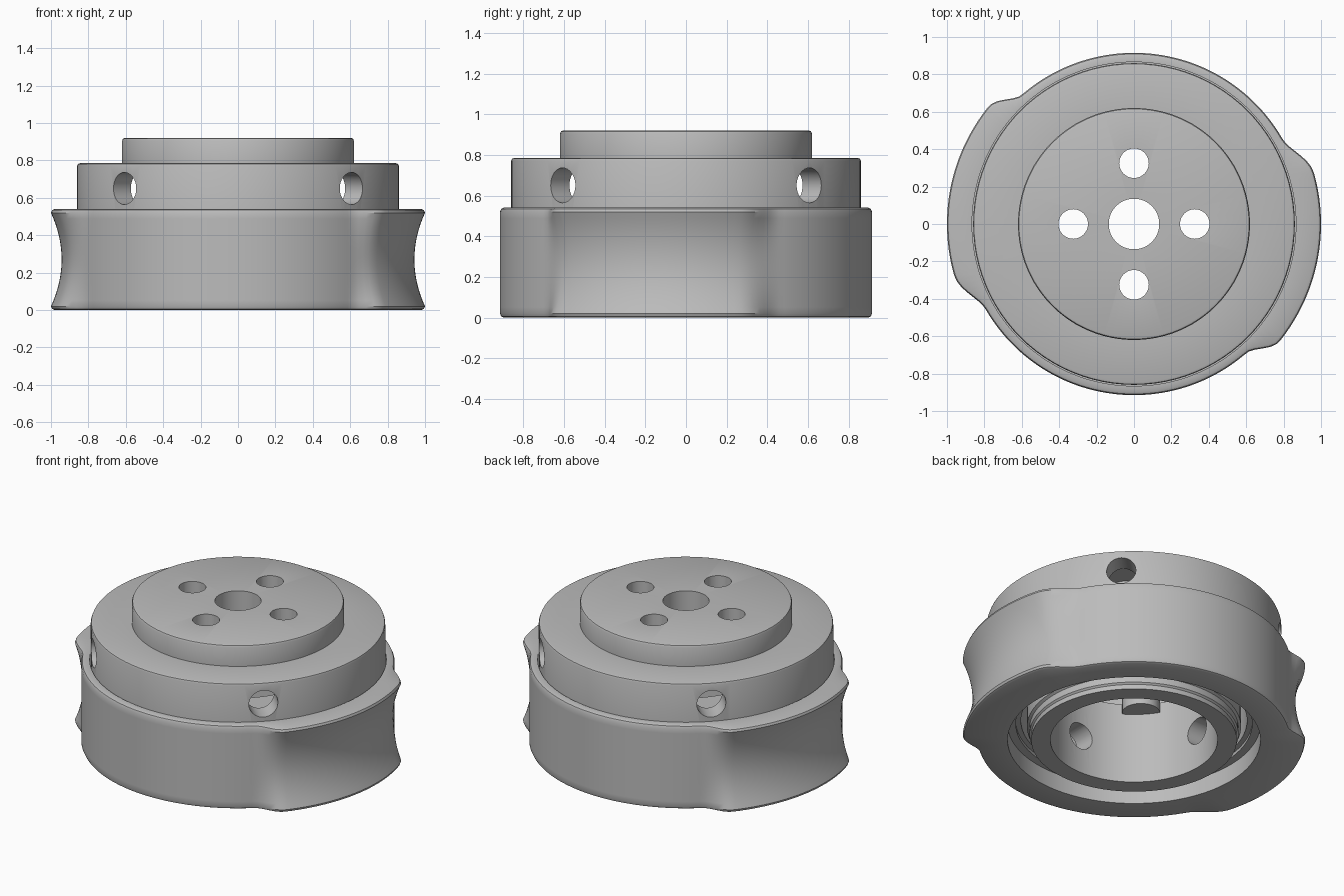
import bpy, bmesh
from math import sin, cos, pi, radians, degrees
from mathutils import Matrix, Vector

cube = bpy.data.objects.get("Cube")
if cube:
    bpy.data.objects.remove(cube, do_unlink=True)

grey = bpy.data.materials.new("satin grey")
grey.use_nodes = True
colour = (0.5, 0.5, 0.5, 1)
grey.diffuse_color = colour
grey.node_tree.nodes["Principled BSDF"].inputs["Base Color"].default_value = colour


def add_object(name, bm):
    bmesh.ops.recalc_face_normals(bm, faces=bm.faces)
    mesh = bpy.data.meshes.new(name)
    bm.to_mesh(mesh)
    bm.free()
    mesh.materials.append(grey)
    obj = bpy.data.objects.new(name, mesh)
    bpy.context.collection.objects.link(obj)
    return obj


def lathe(name, profile, steps):
    """Revolve a closed profile; profile(angle) gives (radius, z) points."""
    bm = bmesh.new()
    loops = []
    for i in range(steps):
        a = 2 * pi * i / steps
        loops.append([bm.verts.new((r * cos(a), r * sin(a), z)) for r, z in profile(a)])
    for i in range(steps):
        p, q = loops[i], loops[(i + 1) % steps]
        for j in range(len(p)):
            k = (j + 1) % len(p)
            bm.faces.new((p[j], q[j], q[k], p[k]))
    return add_object(name, bm)


def smooth(obj):
    bpy.ops.object.select_all(action="DESELECT")
    obj.select_set(True)
    bpy.context.view_layer.objects.active = obj
    bpy.ops.object.shade_smooth_by_angle(angle=radians(32))


def ease(t):
    t = max(0, min(1, t))
    return t * t * (3 - 2 * t)


# Grip ring: round body with two opposite lobes whose sides are hollowed
HEIGHT, BODY, LOBE = 0.54, 0.915, 1.0


def grip_profile(a):
    deg = (degrees(a) + 90) % 180 - 90
    lobe = ease((deg + 49) / 10) * ease((30 - deg) / 14)
    points = []
    n = 16
    for i in range(n + 1):
        u = 2 * i / n - 1
        hollow = LOBE - 0.057 * (1 - u * u)
        points.append((BODY + lobe * (hollow - BODY), HEIGHT / 2 + u * 0.25))
    low, high = points[0][0], points[-1][0]
    bottom = [(low - 0.018, 0), (low - 0.006, 0.006)]
    top = [(high - 0.006, HEIGHT - 0.006), (high - 0.018, HEIGHT)]
    inside = [(0.866, HEIGHT), (0.866, 0.44), (0.66, 0.44), (0.66, 0.13),
              (0.69, 0.13), (0.69, 0.11), (0.738, 0.11), (0.738, 0)]
    return bottom + points + top + inside


smooth(lathe("grip_ring", grip_profile, 180))

# Hub: stepped cap, hollow inside, with a collar reaching down through the ring
hub_profile = [
    (0.135, 0.92), (0.605, 0.92), (0.615, 0.916), (0.62, 0.905), (0.62, 0.785),
    (0.845, 0.785), (0.856, 0.781), (0.86, 0.77), (0.86, 0.45), (0.625, 0.45),
    (0.625, 0.09), (0.61, 0.08), (0.61, 0.04), (0.6, 0.03), (0.6, 0),
    (0.488, 0), (0.488, 0.52), (0.73, 0.52), (0.73, 0.74), (0.135, 0.74)]
hub = lathe("hub", lambda a: hub_profile, 96)

# Drill the bolt holes, the cross holes in the cap and those in the collar
bm = bmesh.new()


def drill(start, end, radius):
    start, end = Vector(start), Vector(end)
    axis = end - start
    turn = axis.to_track_quat("Z", "Y").to_matrix().to_4x4()
    bmesh.ops.create_cone(bm, cap_ends=True, segments=32, radius1=radius, radius2=radius,
                          depth=axis.length,
                          matrix=Matrix.Translation((start + end) / 2) @ turn)


for i in range(4):
    c, s = cos(i * pi / 2), sin(i * pi / 2)
    drill((0.325 * c, 0.325 * s, 0.6), (0.325 * c, 0.325 * s, 1), 0.079)
    drill((0.4 * c, 0.4 * s, 0.245), (0.7 * c, 0.7 * s, 0.245), 0.085)
    c, s = cos((i + 0.5) * pi / 2), sin((i + 0.5) * pi / 2)
    drill((0.65 * c, 0.65 * s, 0.65), (c, s, 0.65), 0.086)
cutter = add_object("hole_cutter", bm)
cutter.hide_render = True

cut = hub.modifiers.new("holes", "BOOLEAN")
cut.operation = "DIFFERENCE"
cut.solver = "EXACT"
cut.object = cutter
bpy.context.view_layer.objects.active = hub
bpy.ops.object.modifier_apply(modifier=cut.name)
bpy.data.objects.remove(cutter, do_unlink=True)
smooth(hub)

# Rounded key lugs inside the bore
for name, angle in (("front_key", 225), ("back_key", 45)):
    a = radians(angle)
    bm = bmesh.new()
    bmesh.ops.create_cone(bm, cap_ends=True, segments=32, radius1=0.11, radius2=0.11, depth=0.29,
                          matrix=Matrix.Translation((0.47 * cos(a), 0.47 * sin(a), 0.6)))
    smooth(add_object(name, bm))
